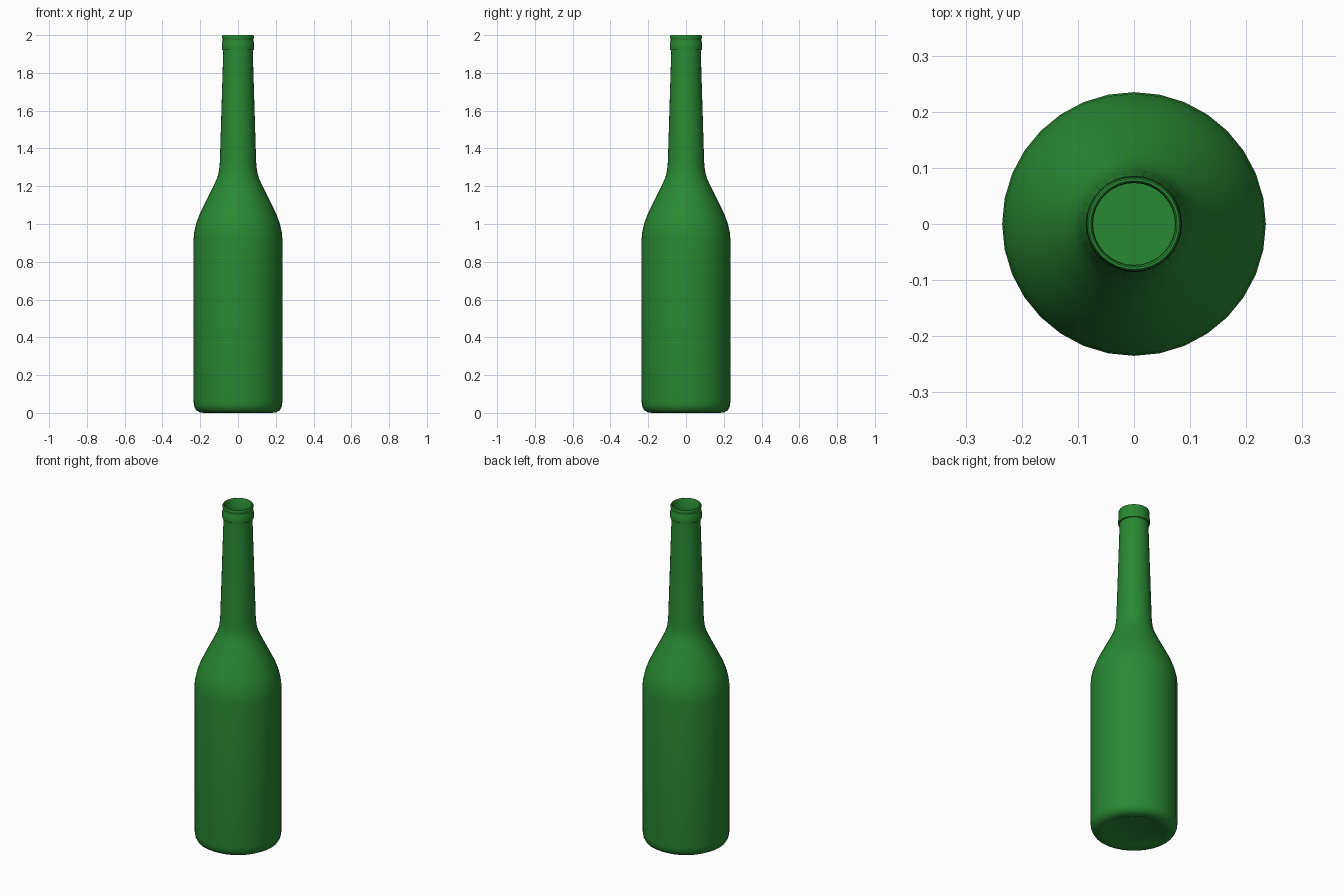
import bpy
import bmesh
from math import radians
from mathutils import Vector

default = bpy.data.objects.get("Cube")
if default:
    bpy.data.objects.remove(default, do_unlink=True)

SIDES = 32

glass = bpy.data.materials.new("green glass")
glass.use_nodes = True
colour = (0.022, 0.25, 0.033, 1)
glass.diffuse_color = colour
glass.node_tree.nodes["Principled BSDF"].inputs["Base Color"].default_value = colour


def lathe(name, profile):
    """Spin a (radius, height) profile round z into a smooth solid."""
    bm = bmesh.new()
    verts = [bm.verts.new((r, 0, z)) for r, z in profile]
    edges = [bm.edges.new(pair) for pair in zip(verts, verts[1:])]
    bmesh.ops.spin(bm, geom=verts + edges, cent=(0, 0, 0), axis=(0, 0, 1),
                   angle=radians(360), steps=SIDES)
    bmesh.ops.remove_doubles(bm, verts=bm.verts, dist=0.0005)
    bmesh.ops.recalc_face_normals(bm, faces=bm.faces)
    mesh = bpy.data.meshes.new(name)
    bm.to_mesh(mesh)
    bm.free()
    mesh.materials.append(glass)
    obj = bpy.data.objects.new(name, mesh)
    bpy.context.collection.objects.link(obj)
    bpy.ops.object.select_all(action="DESELECT")
    obj.select_set(True)
    bpy.context.view_layer.objects.active = obj
    bpy.ops.object.shade_smooth_by_angle(angle=radians(40))
    return obj


# Outer wall: base, body, shoulder and neck
base = [(0, 0.012), (0.15, 0.012), (0.175, 0), (0.2, 0.002), (0.222, 0.014), (0.232, 0.034), (0.235, 0.06)]
shoulder = [(0.235, 0.92), (0.232, 0.955), (0.222, 1.0), (0.202, 1.055),
            (0.165, 1.13), (0.125, 1.21), (0.108, 1.25), (0.1, 1.285), (0.096, 1.33)]
neck_top = [(0.078, 1.922)]
# Collar, groove and rounded rim of the mouth
mouth = [(0.085, 1.922), (0.086, 1.93), (0.085, 1.96), (0.081, 1.97), (0.081, 1.978),
         (0.084, 1.985), (0.084, 1.994), (0.081, 2.0), (0.077, 2.0), (0.074, 1.995)]
# Inner wall down to the inside floor
inner = [(0.073, 1.92), (0.088, 1.33), (0.1, 1.25), (0.157, 1.13),
         (0.212, 1.0), (0.225, 0.92), (0.225, 0.06), (0.2, 0.024), (0, 0.024)]

lathe("bottle", base + shoulder + neck_top + mouth + inner)
